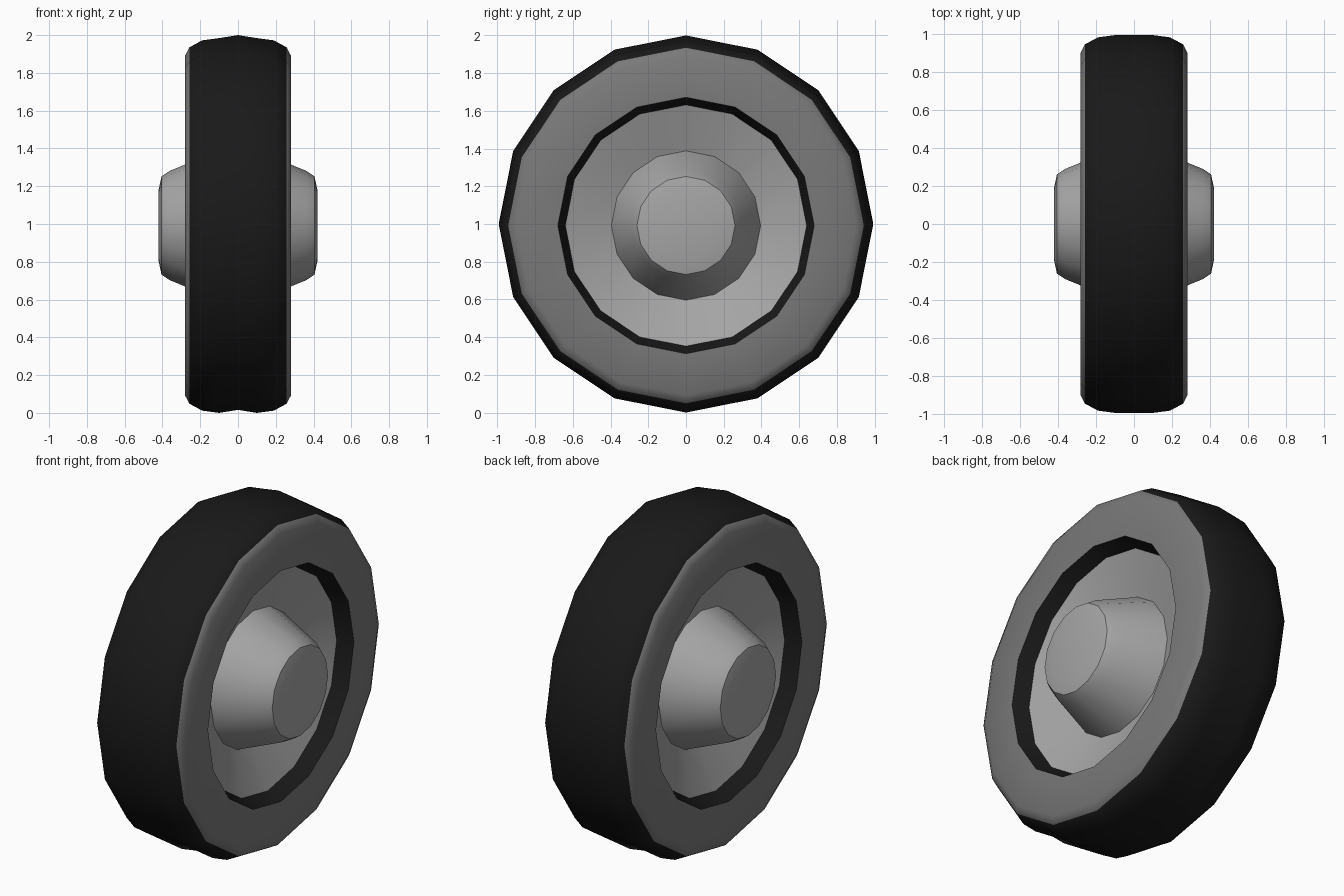
import bpy, bmesh, math

if "Cube" in bpy.data.objects:
    bpy.data.objects.remove(bpy.data.objects["Cube"])

SIDES = 16
CENTRE_Z = 0.992


def material(name, value):
    m = bpy.data.materials.new(name)
    m.diffuse_color = (value, value, value, 1)
    m.use_nodes = True
    m.node_tree.nodes["Principled BSDF"].inputs["Base Color"].default_value = m.diffuse_color
    return m


RUBBER = material("black rubber", 0.010)
SIDEWALL = material("dark grey sidewall", 0.193)
METAL = material("light grey metal", 0.38)


def lathe(name, profile, mats, band_mats=None, cap=False):
    """Revolve (x, radius, z lift) points around the x axis."""
    verts, faces, slots = [], [], []
    for x, r, lift in profile:
        for i in range(SIDES):
            a = 2 * math.pi * i / SIDES
            verts.append((x, r * math.sin(a), CENTRE_Z + lift + r * math.cos(a)))
    for k in range(len(profile) - 1):
        for i in range(SIDES):
            j = (i + 1) % SIDES
            a, b = k * SIDES, (k + 1) * SIDES
            faces.append((a + i, b + i, b + j, a + j))
            slots.append(band_mats[k] if band_mats else 0)
    if cap:
        last = (len(profile) - 1) * SIDES
        faces.append(tuple(range(SIDES - 1, -1, -1)))
        faces.append(tuple(range(last, last + SIDES)))
        slots += [0, 0]
    mesh = bpy.data.meshes.new(name)
    mesh.from_pydata(verts, [], faces)
    for m in mats:
        mesh.materials.append(m)
    for p, s in zip(mesh.polygons, slots):
        p.material_index = s
    # consistent outward normals
    bm = bmesh.new()
    bm.from_mesh(mesh)
    bmesh.ops.recalc_face_normals(bm, faces=bm.faces)
    bm.to_mesh(mesh)
    bm.free()
    ob = bpy.data.objects.new(name, mesh)
    bpy.context.collection.objects.link(ob)
    bpy.ops.object.select_all(action='DESELECT')
    ob.select_set(True)
    bpy.context.view_layer.objects.active = ob
    bpy.ops.object.shade_smooth_by_angle(angle=math.radians(40))
    return ob


def mirrored(half):
    """Half profile running outwards from the middle -> full profile."""
    return [(-x, r, l) for x, r, l in reversed(half) if x > 0] + half


# Tyre: the middle tread ring sits slightly higher than the rest
tyre_half = [(0, 0.992, 0.016), (0.10, 0.992, 0), (0.19, 0.98, 0),
             (0.258, 0.943, 0), (0.28, 0.90, 0),
             (0.28, 0.68, 0), (0.195, 0.64, 0)]
half_bands = [0, 0, 0, 1, 1, 0]
lathe("tyre", mirrored(tyre_half), [RUBBER, SIDEWALL],
      half_bands[::-1] + half_bands)

# Rim dish and protruding hub on each side, joined through the middle
hub = [(0.195, 0.64, 0), (0.10, 0.396, 0), (0.36, 0.29, 0),
       (0.405, 0.26, 0), (0.42, 0.19, 0)]
lathe("rim_and_hub", mirrored(hub), [METAL], cap=True)
